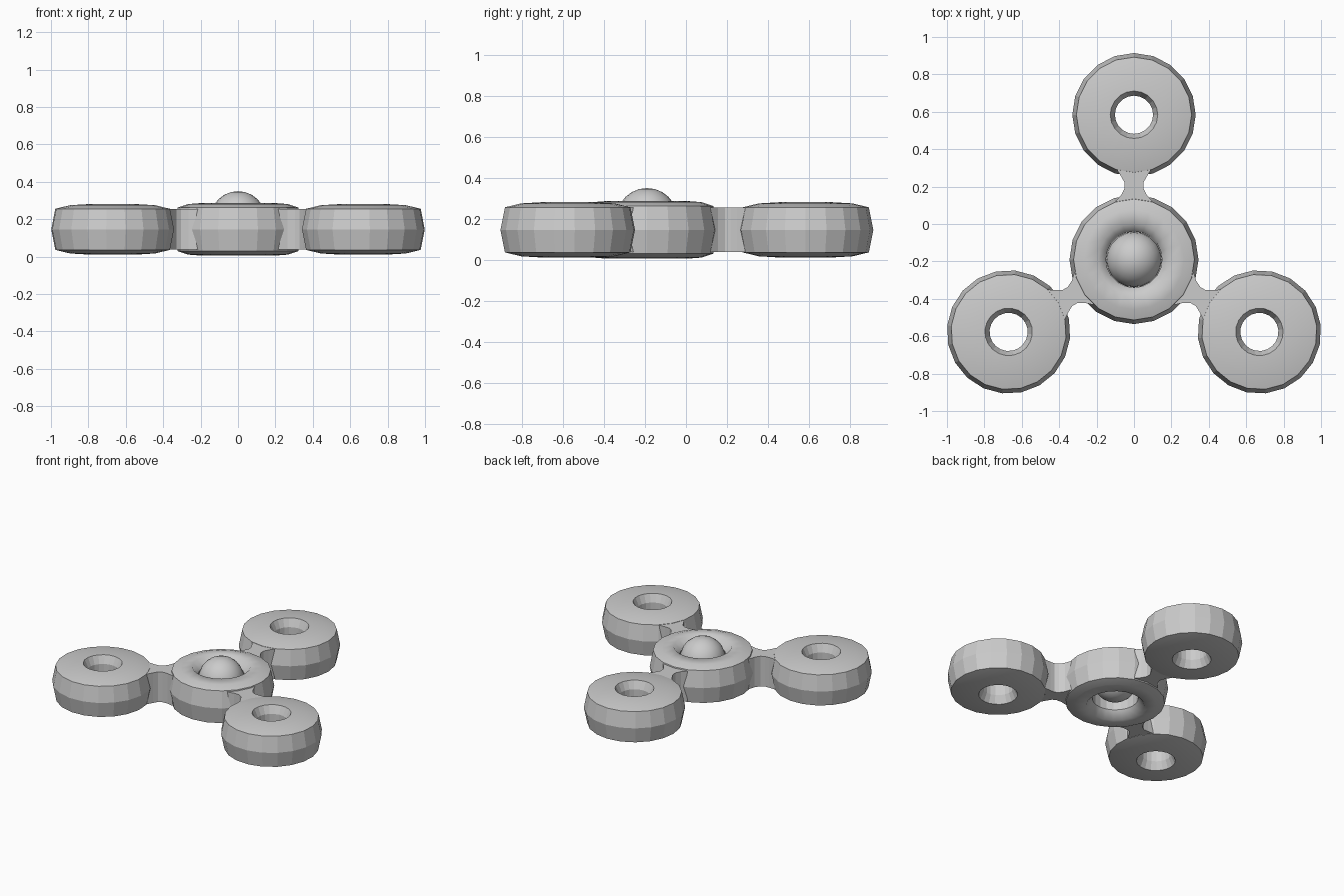
import bpy, bmesh, math
from mathutils import Vector, Matrix

if "Cube" in bpy.data.objects:
    bpy.data.objects.remove(bpy.data.objects["Cube"])

HUB = Vector((0, -0.19, 0))
ARM = 0.774
MID = 0.146
SIDES = 20


def finish(name, bm):
    bmesh.ops.recalc_face_normals(bm, faces=bm.faces)
    # rounded tops and bottoms are smooth, outer walls stay faceted
    for f in bm.faces:
        f.smooth = abs(f.normal.z) > 0.5
    for e in bm.edges:
        if len(e.link_faces) == 2:
            e.smooth = all(f.smooth for f in e.link_faces)
    me = bpy.data.meshes.new(name)
    bm.to_mesh(me)
    bm.free()
    ob = bpy.data.objects.new(name, me)
    bpy.context.collection.objects.link(ob)
    return ob


def ring(name, centre, turn, hole, peak, outer, half):
    # closed cross-section mirrored about the mid height, swept round
    upper = [(hole, half - 0.055), (peak, half), ((peak + outer) / 2, half - 0.006),
             (outer - 0.022, half - 0.025)]
    prof = upper + [(outer, 0)] + [(r, -z) for r, z in reversed(upper)]
    bm = bmesh.new()
    loops = []
    for i in range(SIDES):
        a = turn + math.tau * i / SIDES
        loops.append([bm.verts.new((centre.x + r * math.cos(a), centre.y + r * math.sin(a), MID + z))
                      for r, z in prof])
    n = len(prof)
    for i in range(SIDES):
        p, q = loops[i], loops[(i + 1) % SIDES]
        for j in range(n):
            k = (j + 1) % n
            bm.faces.new((p[j], q[j], q[k], p[k]))
    return finish(name, bm)


def neck(name, angle):
    # waisted bridge between hub and outer ring
    outline = [(0.27, 0.115), (0.315, 0.095), (0.345, 0.068), (0.38, 0.05),
               (0.41, 0.05), (0.44, 0.066), (0.475, 0.088), (0.52, 0.105)]
    bm = bmesh.new()
    pts = outline + [(d, -w) for d, w in reversed(outline)]
    face = bm.faces.new([bm.verts.new((d, w, MID - 0.108)) for d, w in pts])
    ext = bmesh.ops.extrude_face_region(bm, geom=[face])
    top = [v for v in ext["geom"] if isinstance(v, bmesh.types.BMVert)]
    bmesh.ops.translate(bm, verts=top, vec=(0, 0, 0.216))
    bm.transform(Matrix.Translation(HUB) @ Matrix.Rotation(angle, 4, 'Z'))
    return finish(name, bm)


# central hub ring
ring("hub_ring", HUB, math.pi / 2, 0.15, 0.19, 0.345, 0.141)

# three outer rings with their necks
for i in range(3):
    ang = math.pi / 2 + i * math.tau / 3
    c = HUB + Vector((math.cos(ang), math.sin(ang), 0)) * ARM
    ring(f"outer_ring_{i + 1}", c, ang, 0.102, 0.127, 0.33, 0.135)
    neck(f"neck_{i + 1}", ang)

# ball seated in the hub
bpy.ops.mesh.primitive_uv_sphere_add(segments=20, ring_count=12, radius=0.149,
                                     location=(HUB.x, HUB.y, 0.201))
ball = bpy.context.object
ball.name = "centre_ball"
bpy.ops.object.shade_smooth()
